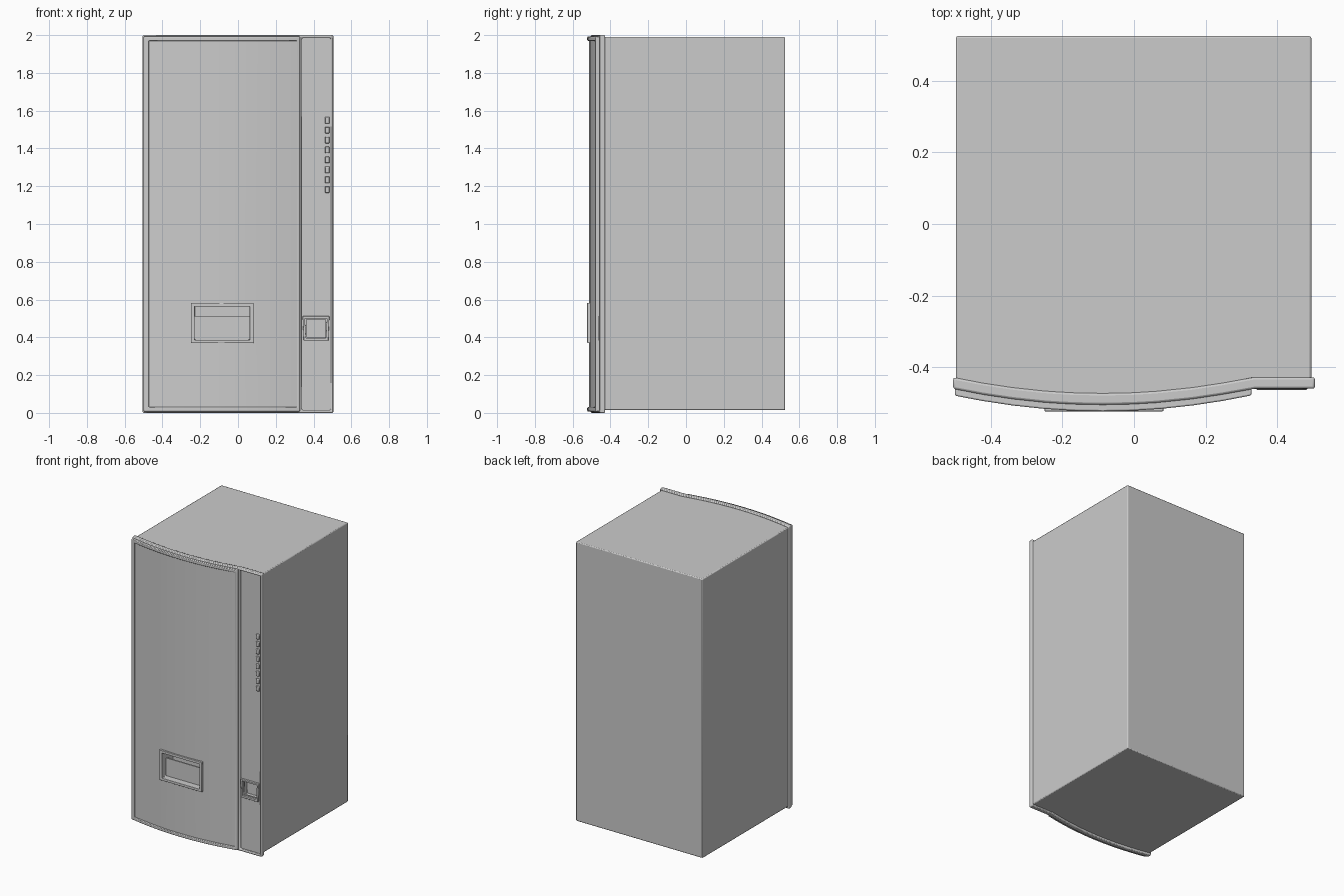
import bpy, bmesh, math

if "Cube" in bpy.data.objects:
    bpy.data.objects.remove(bpy.data.objects["Cube"])


def curve_y(x):
    """Bowed door profile on the left, flat strip on the right."""
    u = (x + 0.088) / 0.418
    return -0.46 - 0.045 * max(0.0, 1 - u * u) if x < 0.33 else -0.46


def curve_xs(x0, x1, extra=()):
    keys = sorted({x0, x1, *extra})
    xs = [-0.505 + 0.0835 * i for i in range(10)] + [0.33]
    xs = [x for x in xs if x0 < x < x1 and all(abs(x - k) > 0.018 for k in keys)]
    return sorted(xs + keys)


def finish(name, bm, bevel=0.0, segments=2):
    bmesh.ops.recalc_face_normals(bm, faces=bm.faces)
    me = bpy.data.meshes.new(name)
    bm.to_mesh(me)
    bm.free()
    ob = bpy.data.objects.new(name, me)
    bpy.context.collection.objects.link(ob)
    bpy.ops.object.select_all(action='DESELECT')
    ob.select_set(True)
    bpy.context.view_layer.objects.active = ob
    bpy.ops.object.shade_smooth_by_angle(angle=math.radians(35))
    if bevel:
        m = ob.modifiers.new("edge_round", 'BEVEL')
        m.width, m.segments = bevel, segments
        m.limit_method, m.angle_limit = 'ANGLE', math.radians(40)
    return ob


def slab(name, x0, x1, z0, z1, front, back, holes=(), bevel=0.0):
    """Plate following the door curve, with rectangular holes (x0, x1, z0, z1)."""
    xs = curve_xs(x0, x1, [v for h in holes for v in h[:2]])
    zs = sorted({z0, z1, *[v for h in holes for v in h[2:]]})
    bm = bmesh.new()
    grid = [[bm.verts.new((x, curve_y(x) + front, z)) for z in zs] for x in xs]
    for i in range(len(xs) - 1):
        for j in range(len(zs) - 1):
            cx, cz = (xs[i] + xs[i + 1]) / 2, (zs[j] + zs[j + 1]) / 2
            if any(h[0] < cx < h[1] and h[2] < cz < h[3] for h in holes):
                continue
            bm.faces.new((grid[i][j], grid[i + 1][j], grid[i + 1][j + 1], grid[i][j + 1]))
    bmesh.ops.delete(bm, geom=[v for v in bm.verts if not v.link_faces], context='VERTS')
    ext = bmesh.ops.extrude_face_region(bm, geom=bm.faces[:], use_keep_orig=True)
    for g in ext["geom"]:
        if isinstance(g, bmesh.types.BMVert):
            g.co.y += back - front
    return finish(name, bm, bevel)


def pocket(name, rings, taper=0.0, bevel=0.0):
    """Framed recess: rectangles (x0, x1, z0, z1, y) joined in turn, last one closed."""
    bm = bmesh.new()
    loops = []
    for a, b, c, d, y in rings:
        pts = ((a + taper, c), (b - taper, c), (b, d), (a, d))
        loops.append([bm.verts.new((x, y, z)) for x, z in pts])
    for p, q in zip(loops, loops[1:]):
        for k in range(4):
            n = (k + 1) % 4
            bm.faces.new((p[k], p[n], q[n], q[k]))
    bm.faces.new(loops[-1])
    return finish(name, bm, bevel)


def box(name, x0, x1, y0, y1, z0, z1, bevel=0.0):
    bm = bmesh.new()
    bmesh.ops.create_cube(bm, size=1)
    for v in bm.verts:
        v.co = (x1 if v.co.x > 0 else x0, y1 if v.co.y > 0 else y0, z1 if v.co.z > 0 else z0)
    return finish(name, bm, bevel)


# Cabinet: top, bottom, sides and back; the door closes the front
bm = bmesh.new()
outline = [(x, curve_y(x) + 0.02) for x in curve_xs(-0.497, 0.495)]
n_front = len(outline)
outline += [(0.495, 0.525), (-0.497, 0.525)]
low = [bm.verts.new((x, y, 0.015)) for x, y in outline]
high = [bm.verts.new((x, y, 1.99)) for x, y in outline]
bm.faces.new(low)
bm.faces.new(high)
for k in range(n_front - 1, len(outline)):
    n = (k + 1) % len(outline)
    bm.faces.new((low[k], low[n], high[n], high[k]))
finish("cabinet", bm, bevel=0.006)

# Door: bowed backing, raised border and the panel inside it
slot_hole = (-0.23, 0.062, 0.387, 0.564)
strip_hole = (0.337, 0.492, 0.016, 1.984)
slab("door", -0.505, 0.505, 0, 2.0, 0, 0.032, [slot_hole, strip_hole], bevel=0.006)
slab("door_border", -0.5, 0.328, 0.008, 1.992, -0.018, 0.004,
     [(-0.472, 0.312, 0.03, 1.97)], bevel=0.004)
slab("door_panel", -0.475, 0.315, 0.027, 1.973, -0.009, 0.004, [slot_hole])

# Control strip recessed beside the door panel
coin_hole = (0.362, 0.463, 0.402, 0.495)
slab("control_strip", 0.334, 0.496, 0.012, 1.988, 0.012, 0.022, [coin_hole])

# Delivery slot with frame and flap
pocket("delivery_slot", [
    (-0.25, 0.082, 0.37, 0.582, -0.48), (-0.25, 0.082, 0.37, 0.582, -0.523),
    (-0.23, 0.062, 0.387, 0.564, -0.523), (-0.23, 0.062, 0.387, 0.564, -0.40)], bevel=0.002)
box("delivery_flap", -0.23, 0.062, -0.475, -0.465, 0.387, 0.512)

# Coin return cup, slightly narrower at its base
pocket("coin_return", [
    (0.342, 0.484, 0.383, 0.512, -0.44), (0.342, 0.484, 0.383, 0.512, -0.463),
    (0.354, 0.471, 0.397, 0.5, -0.463), (0.354, 0.471, 0.397, 0.5, -0.41)],
    taper=0.006, bevel=0.002)

# Column of selection buttons
for i in range(8):
    z = 1.182 + i * 0.0525
    box(f"selection_button_{i + 1}", 0.46, 0.485, -0.461, -0.44, z - 0.017, z + 0.017, bevel=0.004)
